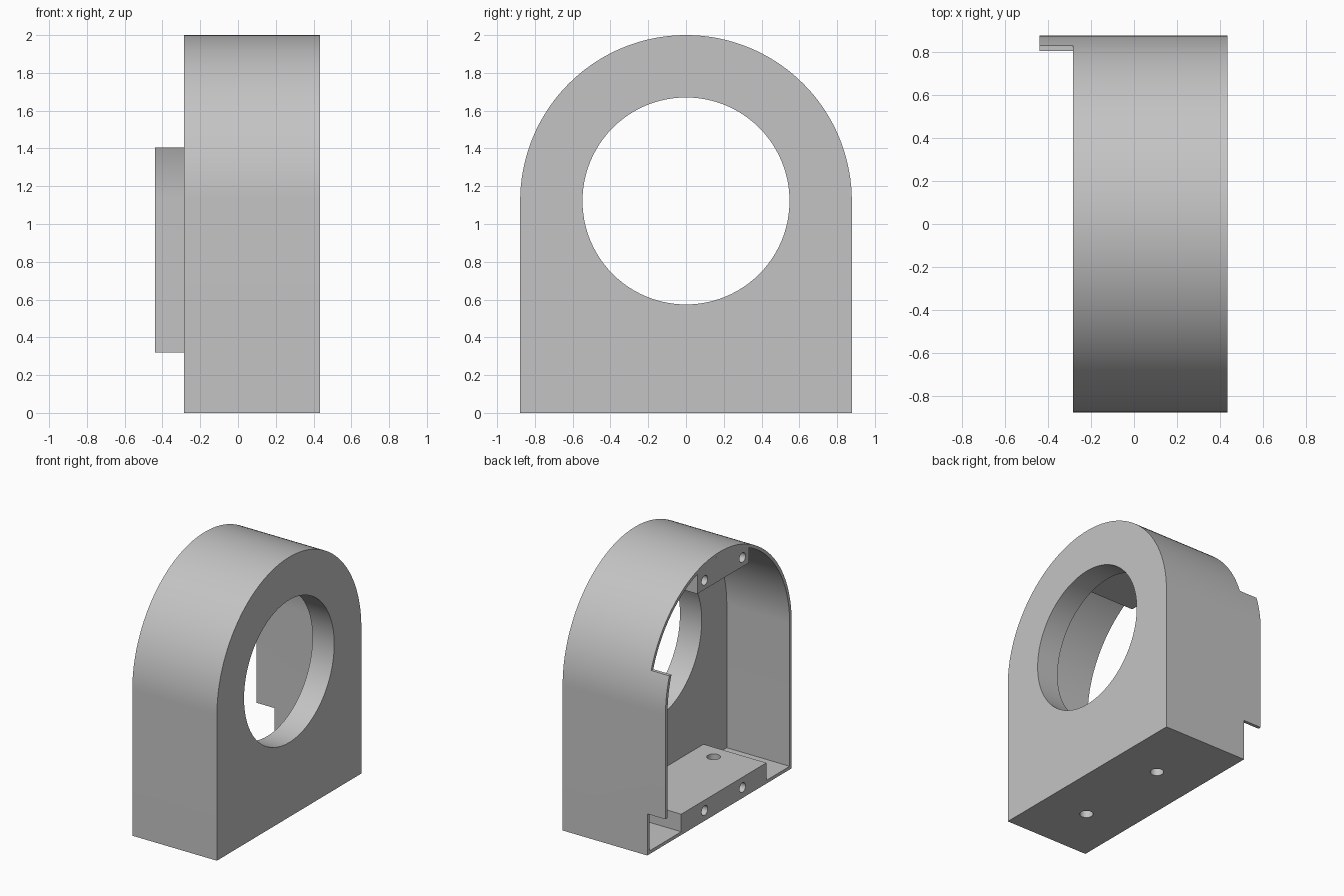
import bpy, bmesh
from math import sin, cos, pi, asin, radians
from mathutils import Matrix

if "Cube" in bpy.data.objects:
    bpy.data.objects.remove(bpy.data.objects["Cube"])

grey = bpy.data.materials.new("plain_grey")
grey.use_nodes = True
grey.diffuse_color = (0.55, 0.55, 0.55, 1)
grey.node_tree.nodes["Principled BSDF"].inputs["Base Color"].default_value = (0.55, 0.55, 0.55, 1)

# Main dimensions
AXIS_Z, R_OUT, WALL = 1.122, 0.878, 0.025
R_IN = R_OUT - WALL
X_TAB, X_OPEN, X_PLATE, X_FACE = -0.44, -0.285, 0.25, 0.435
MID_Y = -0.05


def make(name, bm):
    bmesh.ops.recalc_face_normals(bm, faces=bm.faces)
    mesh = bpy.data.meshes.new(name)
    bm.to_mesh(mesh)
    bm.free()
    mesh.materials.append(grey)
    ob = bpy.data.objects.new(name, mesh)
    bpy.context.collection.objects.link(ob)
    return ob


def prism(name, profile, x0, x1):
    """Extrude a (y, z) profile along x."""
    bm = bmesh.new()
    face = bm.faces.new([bm.verts.new((x0, y, z)) for y, z in profile])
    ext = bmesh.ops.extrude_face_region(bm, geom=[face])
    verts = [v for v in ext["geom"] if isinstance(v, bmesh.types.BMVert)]
    bmesh.ops.translate(bm, verts=verts, vec=(x1 - x0, 0, 0))
    return make(name, bm)


def box(name, x, y, z):
    return prism(name, [(y[0], z[0]), (y[1], z[0]), (y[1], z[1]), (y[0], z[1])], *x)


def cylinder(name, centre, radius, depth, axis, sides=32):
    bm = bmesh.new()
    turn = Matrix.Rotation(pi / 2, 4, "Y") if axis == "X" else Matrix()
    bmesh.ops.create_cone(bm, cap_ends=True, segments=sides, radius1=radius, radius2=radius,
                          depth=depth, matrix=Matrix.Translation(centre) @ turn)
    return make(name, bm)


def arc(radius, a0, a1, n):
    return [(radius * cos(a0 + (a1 - a0) * i / n), AXIS_Z + radius * sin(a0 + (a1 - a0) * i / n))
            for i in range(n + 1)]


def arch(radius, floor):
    return [(-radius, floor), (radius, floor)] + arc(radius, 0, pi, 72)


def cut(ob, cutters):
    """Subtract the cutters, bake the result and remove them."""
    for c in cutters:
        c.hide_render = True
        mod = ob.modifiers.new("cut", "BOOLEAN")
        mod.operation, mod.solver, mod.object = "DIFFERENCE", "EXACT", c
    bpy.context.view_layer.update()
    baked = bpy.data.meshes.new_from_object(ob.evaluated_get(bpy.context.evaluated_depsgraph_get()))
    ob.modifiers.clear()
    ob.data = baked
    for c in cutters:
        bpy.data.objects.remove(c)


def floor_holes():
    return [cylinder("hole", (0.073, MID_Y + s * 0.39, 0), 0.048, 1, "Z") for s in (-1, 1)]


def screw_holes(z):
    return [cylinder("hole", (X_OPEN, MID_Y + s * 0.23, z), 0.037, 0.6, "X") for s in (-1, 1)]


# Arched housing: hollow, bored, trimmed back to leave the side tab
housing = prism("housing", arch(R_OUT, 0), X_TAB, X_FACE)
trim = (-1, X_OPEN)
cut(housing, [
    prism("cavity", arch(R_IN, WALL), -1, X_PLATE),
    cylinder("bore", (X_FACE, 0, AXIS_Z), 0.548, 1, "X", 96),
    box("trim_side", trim, (-2, 0.3), (-1, 3)),
    box("trim_low", trim, (0.2, 2), (-1, 0.32)),
    box("trim_high", trim, (0.2, 2), (1.405, 3)),
] + floor_holes())

# Floor block with upright and screw holes
floor_block = box("floor_block", (X_OPEN, X_PLATE), (-0.57, 0.465), (WALL, 0.16))
cut(floor_block, floor_holes() + screw_holes(0.08))

# Top block following the inside of the arch
y0, y1, low = -0.36, 0.27, 1.78
roof = arc(R_IN, pi / 2 - asin(y1 / R_IN), pi / 2 - asin(y0 / R_IN), 16)
top_block = prism("top_block", [(y0, low), (y1, low)] + roof, X_OPEN, X_PLATE)
cut(top_block, screw_holes(1.85))

# Smooth curved walls, keep edges sharp
bpy.ops.object.select_all(action="DESELECT")
for ob in (housing, floor_block, top_block):
    ob.select_set(True)
    bpy.context.view_layer.objects.active = ob
bpy.ops.object.shade_smooth_by_angle(angle=radians(30))
